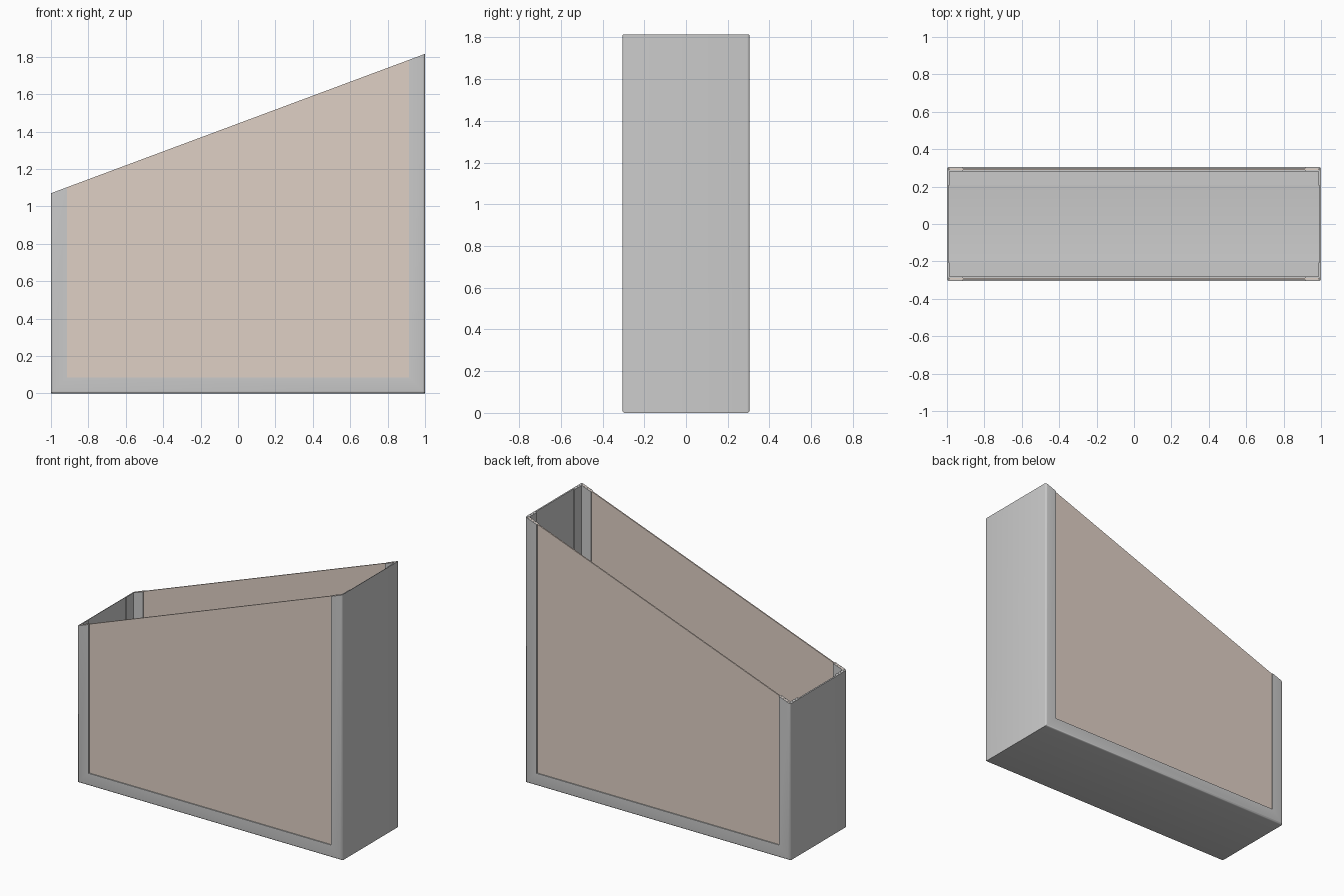
import bpy, bmesh
from math import sin, cos, pi

if "Cube" in bpy.data.objects:
    bpy.data.objects.remove(bpy.data.objects["Cube"])

HALF_Y, T, LIP, R = 0.305, 0.007, 0.085, 0.012


def top(x):
    return 1.4425 + 0.3725 * x


def rail(d, y):
    # Path of one profile point: down the left end, along the base, up the right end
    a = 1 - d
    return [(-a, y, top(-a)), (-a, y, d), (a, y, d), (a, y, top(a))]


def make(name, bm):
    bmesh.ops.recalc_face_normals(bm, faces=bm.faces)
    me = bpy.data.meshes.new(name)
    bm.to_mesh(me)
    bm.free()
    ob = bpy.data.objects.new(name, me)
    bpy.context.collection.objects.link(ob)
    bpy.context.view_layer.objects.active = ob
    bpy.ops.object.select_all(action='DESELECT')
    ob.select_set(True)
    bpy.ops.object.shade_smooth_by_angle(angle=0.6)
    return ob


def sweep(name, profile):
    # Profile points are (distance inward from outer face, y), mitred at the corners
    bm = bmesh.new()
    rows = [[bm.verts.new(p) for p in rail(d, y)] for d, y in profile]
    for i, row in enumerate(rows):
        nxt = rows[(i + 1) % len(rows)]
        for k in range(3):
            bm.faces.new((row[k], row[k + 1], nxt[k + 1], nxt[k]))
    for k in (0, 3):
        bm.faces.new([r[k] for r in rows])
    return make(name, bm)


def bend(r, s):
    # Rounded fold of the sheet at side s
    c = HALF_Y - R
    return [(R - r * cos(i * pi / 8), s * (c + r * sin(i * pi / 8))) for i in range(5)]


# Folded sheet: ends and base in one piece, with outer lips
outer = [(LIP, -HALF_Y)] + bend(R, -1)[::-1] + bend(R, 1) + [(LIP, HALF_Y)]
r = R - T
inner = [(LIP, HALF_Y - T)] + bend(r, 1)[::-1] + bend(r, -1) + [(LIP, -HALF_Y + T)]
sweep("folded_shell", outer + inner)

mat = bpy.data.materials.new("panel_tan")
mat.diffuse_color = (0.74, 0.63, 0.56, 1)
mat.use_nodes = True
mat.node_tree.nodes["Principled BSDF"].inputs["Base Color"].default_value = mat.diffuse_color

for s, side in ((-1, "front"), (1, "back")):
    # Side panel held behind the lips
    y0, y1 = HALF_Y - T - 0.009, HALF_Y - T - 0.0005
    bm = bmesh.new()
    a, b = ([bm.verts.new(p) for p in rail(T + 0.004, s * y)] for y in (y0, y1))
    bm.faces.new(a)
    bm.faces.new(b)
    for i in range(4):
        j = (i + 1) % 4
        bm.faces.new((a[i], a[j], b[j], b[i]))
    make(side + "_panel", bm).data.materials.append(mat)

    # Inner angle strip clamping the panel
    d = T + 0.0005
    y = y0 - 0.0005
    sweep(side + "_inner_angle", [(u, s * v) for u, v in (
        (d, 0.205), (d, y), (LIP, y), (LIP, y - T), (d + T, y - T), (d + T, 0.205))])
